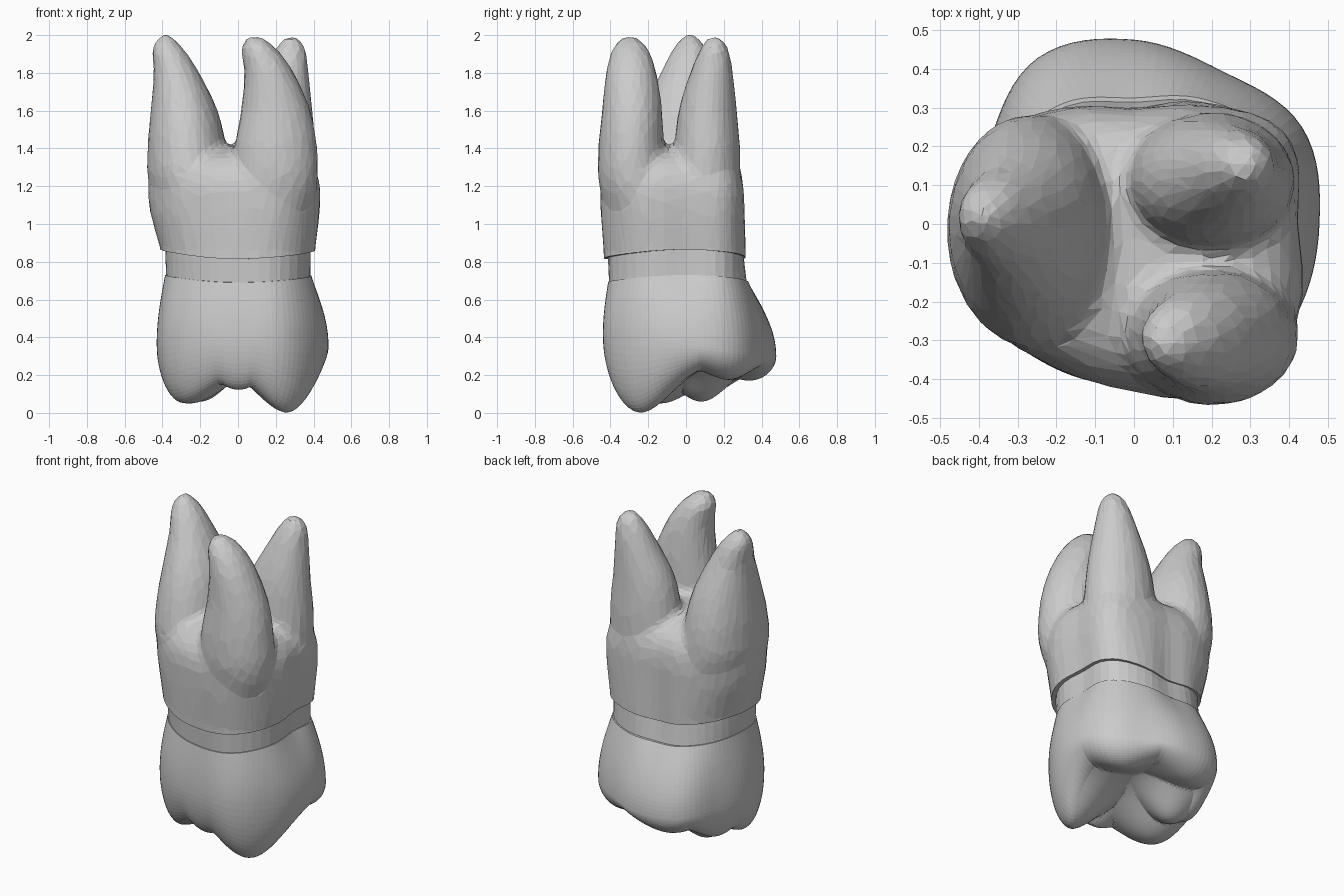
import bpy, bmesh, math

if "Cube" in bpy.data.objects:
    bpy.data.objects.remove(bpy.data.objects["Cube"])

N = 96


def catmull(p0, p1, p2, p3, t):
    return 0.5 * (2*p1 + (p2 - p0)*t + (2*p0 - 5*p1 + 4*p2 - p3)*t*t
                  + (3*p1 - p0 - 3*p2 + p3)*t**3)


def radius(outline, a):
    """Smooth closed polar outline given as radii every 30 degrees."""
    f = (a / (2*math.pi) * 12) % 12
    i = int(f)
    p = [outline[(i + k) % 12] for k in (-1, 0, 1, 2)]
    return catmull(*p, f - i)


def smooth_rows(rows, steps):
    """Catmull-Rom resampling of a list of number tuples."""
    out = []
    for i in range(len(rows) - 1):
        q = [rows[max(0, min(len(rows) - 1, i + k))] for k in (-1, 0, 1, 2)]
        for s in range(steps):
            out.append(tuple(catmull(*c, s / steps) for c in zip(*q)))
    return out + [tuple(rows[-1])]


def loft(bm, rings):
    """Skin a stack of equal rings and close both ends."""
    vs = [[bm.verts.new(p) for p in r] for r in rings]
    n = len(vs[0])
    for a, b in zip(vs, vs[1:]):
        for i in range(n):
            bm.faces.new((a[i], a[(i+1) % n], b[(i+1) % n], b[i]))
    bm.faces.new(vs[0][::-1])
    bm.faces.new(vs[-1])


def make(name, bm):
    bmesh.ops.recalc_face_normals(bm, faces=bm.faces)
    me = bpy.data.meshes.new(name)
    bm.to_mesh(me)
    bm.free()
    ob = bpy.data.objects.new(name, me)
    bpy.context.collection.objects.link(ob)
    return ob


def ring(func, n=N):
    return [func(2*math.pi*i / n) for i in range(n)]


def at(r, a, z):
    return (r*math.cos(a), r*math.sin(a), z)


def mix(p, q, t):
    return p + (q - p)*t


# Horizontal outlines, radii counter-clockwise from +x
BULGE = [.478, .50, .455, .475, .495, .43, .43, .445, .425, .425, .485, .48]
CERVIX = [.38, .42, .37, .325, .36, .38, .385, .40, .39, .40, .45, .43]
ROOT_LOW = [.39, .43, .36, .295, .34, .38, .40, .42, .41, .42, .47, .45]
ROOT_MID = [.42, .455, .35, .295, .345, .43, .475, .46, .42, .43, .50, .485]

# Cusps and ridges of the biting surface: x, y, lowest z, spread
PIT = 0.27
CUSPS = [(.27, -.25, 0, .22), (-.26, -.14, .05, .25), (-.20, .08, .06, .18),
         (0, -.33, .12, .17), (-.13, .35, .17, .22), (.30, .26, .17, .19)]


def bite(x, y):
    return PIT - max((PIT - z)*math.exp(-((x-cx)**2 + (y-cy)**2) / s**2 * .8)
                     for cx, cy, z, s in CUSPS)


# Crown: wall from neck to bulge, rounded shoulder, then cusped biting surface
def crown_rim(a):
    return .71 + .02*math.cos(2*a)


def bulge_z(a):
    return .36 - .06*math.sin(a)


EDGE = .72
rings = []
for k in range(17):
    t = k / 16
    rings.append(ring(lambda a: at(
        mix(radius(CERVIX, a), radius(BULGE, a), math.sin(t*math.pi/2)), a,
        mix(crown_rim(a), bulge_z(a), t))))
for k in range(1, 15):
    f = k / 14 * math.pi / 2

    def shoulder(a):
        r = radius(BULGE, a)
        e = bite(*at(r*EDGE, a, 0)[:2])
        return at(r*mix(EDGE, 1, math.cos(f)), a, mix(bulge_z(a), e, math.sin(f)))
    rings.append(ring(shoulder))
for k in range(1, 23):
    s = EDGE*(1 - k/22.3)

    def inner(a):
        x, y, _ = at(radius(BULGE, a)*s, a, 0)
        return (x, y, bite(x, y))
    rings.append(ring(inner))
bm = bmesh.new()
loft(bm, rings)
make("crown", bm)

# Neck band between crown and roots
bm = bmesh.new()
loft(bm, [ring(lambda a: at(
    mix(radius(CERVIX, a)*.985, radius(ROOT_LOW, a)*.96, t), a,
    mix(crown_rim(a) - .03, .87 + .025*math.cos(2*a), t)), 48)
    for t in (0, .33, .66, 1)])
make("neck_band", bm)

# Roots: common trunk plus three tapering branches (z, x, y, half width, half depth)
LEFT = [(.9, -.17, -.02, .18, .24), (1.2, -.25, -.02, .22, .30),
        (1.4, -.27, -.01, .21, .285), (1.6, -.285, 0, .178, .23),
        (1.8, -.325, .01, .122, .145), (1.93, -.372, .02, .085, .09),
        (2.005, -.385, .02, .025, .025)]
FRONT = [(.95, .18, -.22, .18, .17), (1.2, .20, -.28, .22, .18),
         (1.4, .20, -.29, .22, .175), (1.6, .20, -.285, .185, .16),
         (1.8, .165, -.29, .133, .135), (1.93, .11, -.295, .095, .095),
         (1.995, .085, -.30, .035, .035)]
BACK = [(.95, .18, .08, .19, .17), (1.2, .20, .10, .21, .185),
        (1.4, .20, .112, .215, .175), (1.6, .21, .115, .185, .155),
        (1.8, .25, .135, .125, .115), (1.93, .278, .15, .082, .075),
        (1.995, .285, .15, .03, .03)]
bm = bmesh.new()
trunk = [(.72, 0, 1.01), (.84, 0, 1.01), (.95, .4, 1.01), (1.08, .85, 1.01),
         (1.2, 1, 1), (1.29, 1, .93), (1.36, 1, .75), (1.41, 1, .4)]
loft(bm, [ring(lambda a: at(
    s*mix(radius(ROOT_LOW, a), radius(ROOT_MID, a), t), a, z), 64)
    for z, t, s in smooth_rows(trunk, 3)])
for path in (LEFT, FRONT, BACK):
    loft(bm, [ring(lambda a: (x + rx*math.cos(a), y + ry*math.sin(a), z), 32)
              for z, x, y, rx, ry in smooth_rows(path, 5)])
roots = make("roots", bm)

# Scalloped cutter trims the lower edge of the roots
bm = bmesh.new()
loft(bm, [ring(lambda a: at(r, a, .5 if low else .84 + .025*math.cos(2*a)), 64)
          for r, low in ((.01, 1), (.7, 1), (.7, 0), (.3, 0), (.01, 0))])
cutter = make("root_edge_cutter", bm)
cutter.hide_render = True
cutter.display_type = 'WIRE'

m = roots.modifiers.new("Fuse", 'REMESH')
m.mode = 'VOXEL'
m.voxel_size = .022
m = roots.modifiers.new("Soften", 'SMOOTH')
m.factor = .5
m.iterations = 12
m = roots.modifiers.new("Facets", 'DECIMATE')
m.ratio = .09
m = roots.modifiers.new("Trim", 'BOOLEAN')
m.operation = 'DIFFERENCE'
m.solver = 'EXACT'
m.object = cutter
